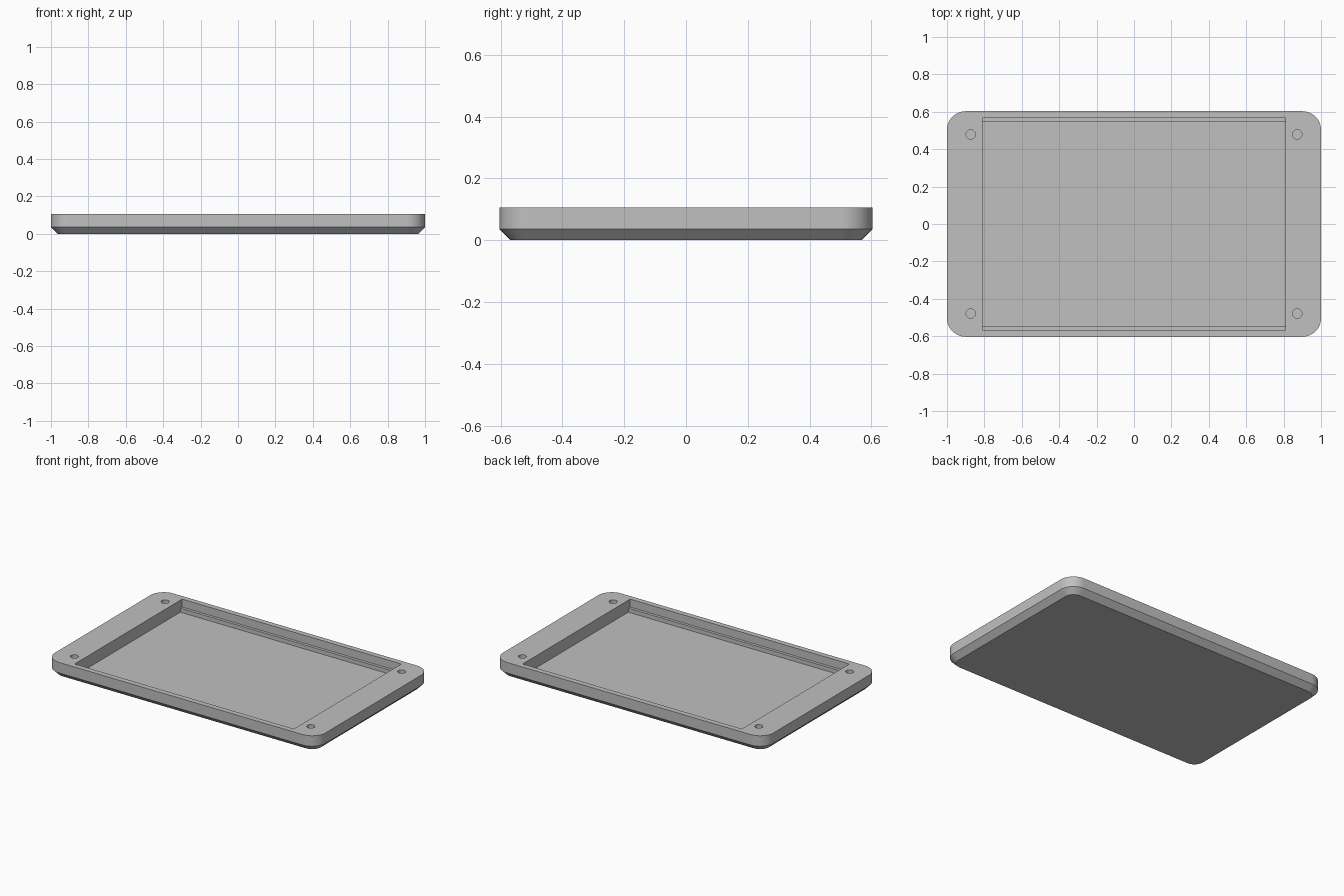
import bpy
import bmesh
from math import cos, sin, pi, radians

if "Cube" in bpy.data.objects:
    bpy.data.objects.remove(bpy.data.objects["Cube"], do_unlink=True)

HALF_X, HALF_Y, HEIGHT = 1.0, 0.603, 0.106
CORNER, CHAMFER, FLOOR, LEDGE = 0.1, 0.036, 0.026, 0.053

grey = bpy.data.materials.new("plain grey")
grey.use_nodes = True
colour = (0.53, 0.53, 0.53, 1)
grey.diffuse_color = colour
grey.node_tree.nodes["Principled BSDF"].inputs["Base Color"].default_value = colour


def rounded_outline(inset, steps=12):
    """Rounded rectangle drawn in from the outer edge by inset."""
    radius = CORNER - inset
    points = []
    for corner, (sx, sy) in enumerate([(1, 1), (-1, 1), (-1, -1), (1, -1)]):
        for i in range(steps + 1):
            a = (corner + i / steps) * pi / 2
            points.append((sx * (HALF_X - CORNER) + radius * cos(a),
                           sy * (HALF_Y - CORNER) + radius * sin(a)))
    return points


def loft(name, sections):
    """Solid through a stack of (outline, height) sections."""
    bm = bmesh.new()
    rings = [[bm.verts.new((x, y, z)) for x, y in outline] for outline, z in sections]
    for low, high in zip(rings, rings[1:]):
        n = len(low)
        for i in range(n):
            j = (i + 1) % n
            bm.faces.new((low[i], low[j], high[j], high[i]))
    bm.faces.new(rings[0][::-1])
    bm.faces.new(rings[-1])
    mesh = bpy.data.meshes.new(name)
    bm.to_mesh(mesh)
    bm.free()
    mesh.materials.append(grey)
    obj = bpy.data.objects.new(name, mesh)
    bpy.context.collection.objects.link(obj)
    return obj


def rectangle(x, y):
    return [(x, y), (-x, y), (-x, -y), (x, -y)]


def circle(cx, cy, r, n=24):
    return [(cx + r * cos(2 * pi * i / n), cy + r * sin(2 * pi * i / n)) for i in range(n)]


# Tray body with a chamfered lower edge
tray = loft("tray", [(rounded_outline(CHAMFER), 0),
                     (rounded_outline(0), CHAMFER),
                     (rounded_outline(0), HEIGHT)])

# Stepped pocket with a ledge along both long sides
above = HEIGHT + 0.05
cutters = [loft("pocket_cutter", [(rectangle(0.81, 0.548), FLOOR),
                                  (rectangle(0.81, 0.548), LEDGE),
                                  (rectangle(0.81, 0.567), LEDGE),
                                  (rectangle(0.81, 0.567), above)])]

# Blind screw holes in the corners
for x in (-0.873, 0.873):
    for y in (-0.479, 0.479):
        hole = circle(x, y, 0.025)
        cutters.append(loft("hole_cutter", [(hole, FLOOR), (hole, above)]))

bpy.ops.object.select_all(action="DESELECT")
tray.select_set(True)
bpy.context.view_layer.objects.active = tray
for cutter in cutters:
    cutter.hide_render = True
    cut = tray.modifiers.new("cut", "BOOLEAN")
    cut.operation = "DIFFERENCE"
    cut.solver = "EXACT"
    cut.object = cutter
    bpy.ops.object.modifier_apply(modifier=cut.name)
    bpy.data.objects.remove(cutter, do_unlink=True)

bpy.ops.object.shade_smooth_by_angle(angle=radians(30))
